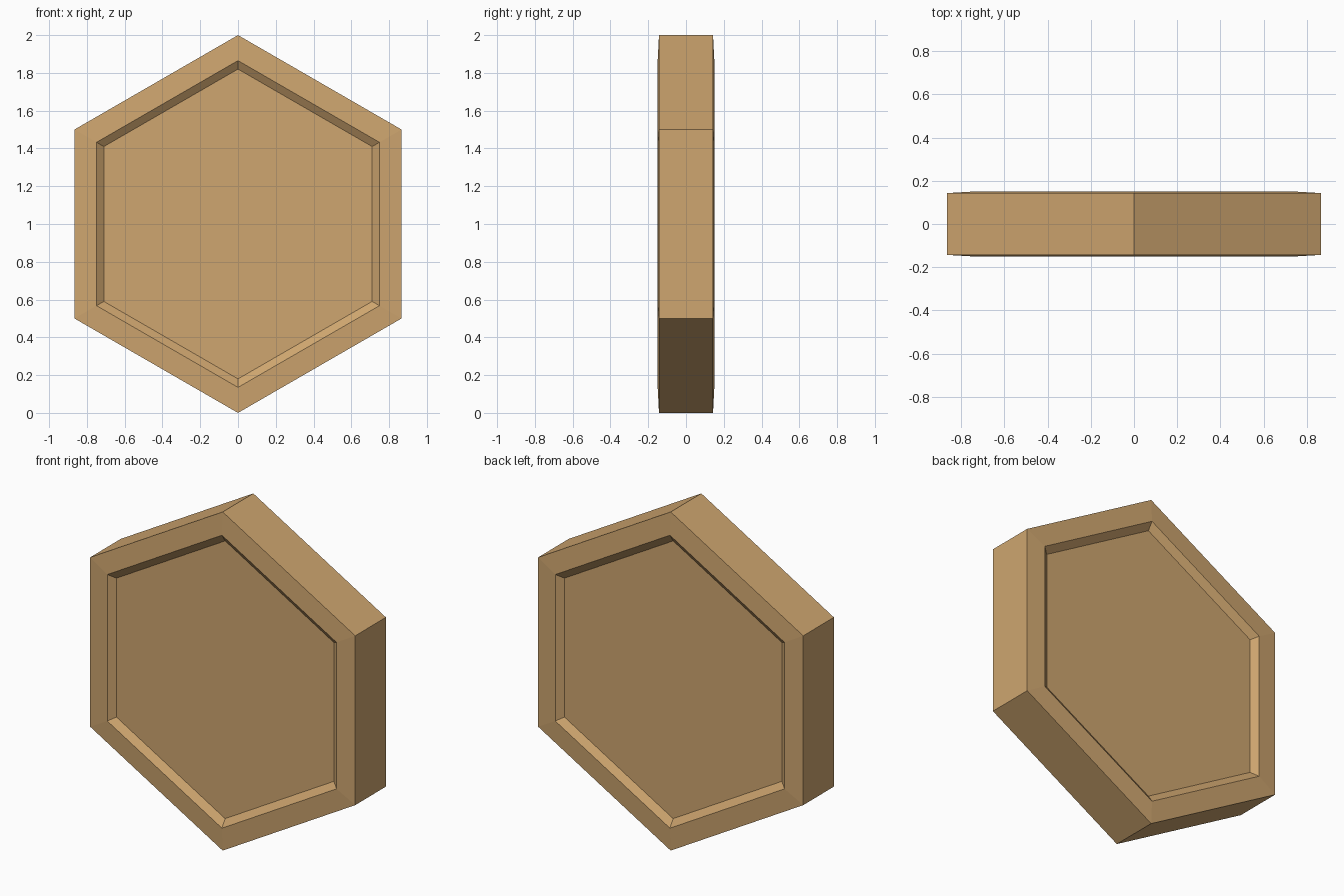
import bpy, bmesh
from math import sin, cos, pi

if "Cube" in bpy.data.objects:
    bpy.data.objects.remove(bpy.data.objects["Cube"])

SIDES = 6
# Cross-section from front floor, over the rim, round to the back floor: (radius, y)
half = [(0.82, -0.12), (0.865, -0.15), (1.0, -0.143)]
profile = half + [(r, -y) for r, y in reversed(half)]

# Hexagonal tile with a shallow recess on both faces
bm = bmesh.new()
rings = [[bm.verts.new((r * sin(2 * pi * i / SIDES), y, 1 + r * cos(2 * pi * i / SIDES)))
          for i in range(SIDES)] for r, y in profile]
for a, b in zip(rings, rings[1:]):
    for i in range(SIDES):
        j = (i + 1) % SIDES
        bm.faces.new((a[i], a[j], b[j], b[i]))
bm.faces.new(rings[0])
bm.faces.new(rings[-1])
bmesh.ops.recalc_face_normals(bm, faces=bm.faces)

mesh = bpy.data.meshes.new("hexagonal_tile")
bm.to_mesh(mesh)
bm.free()
tile = bpy.data.objects.new("hexagonal_tile", mesh)
bpy.context.collection.objects.link(tile)

# Tan wood colour
wood = bpy.data.materials.new("tan_wood")
wood.diffuse_color = (0.62, 0.38, 0.16, 1)
wood.use_nodes = True
wood.node_tree.nodes["Principled BSDF"].inputs["Base Color"].default_value = wood.diffuse_color
mesh.materials.append(wood)
